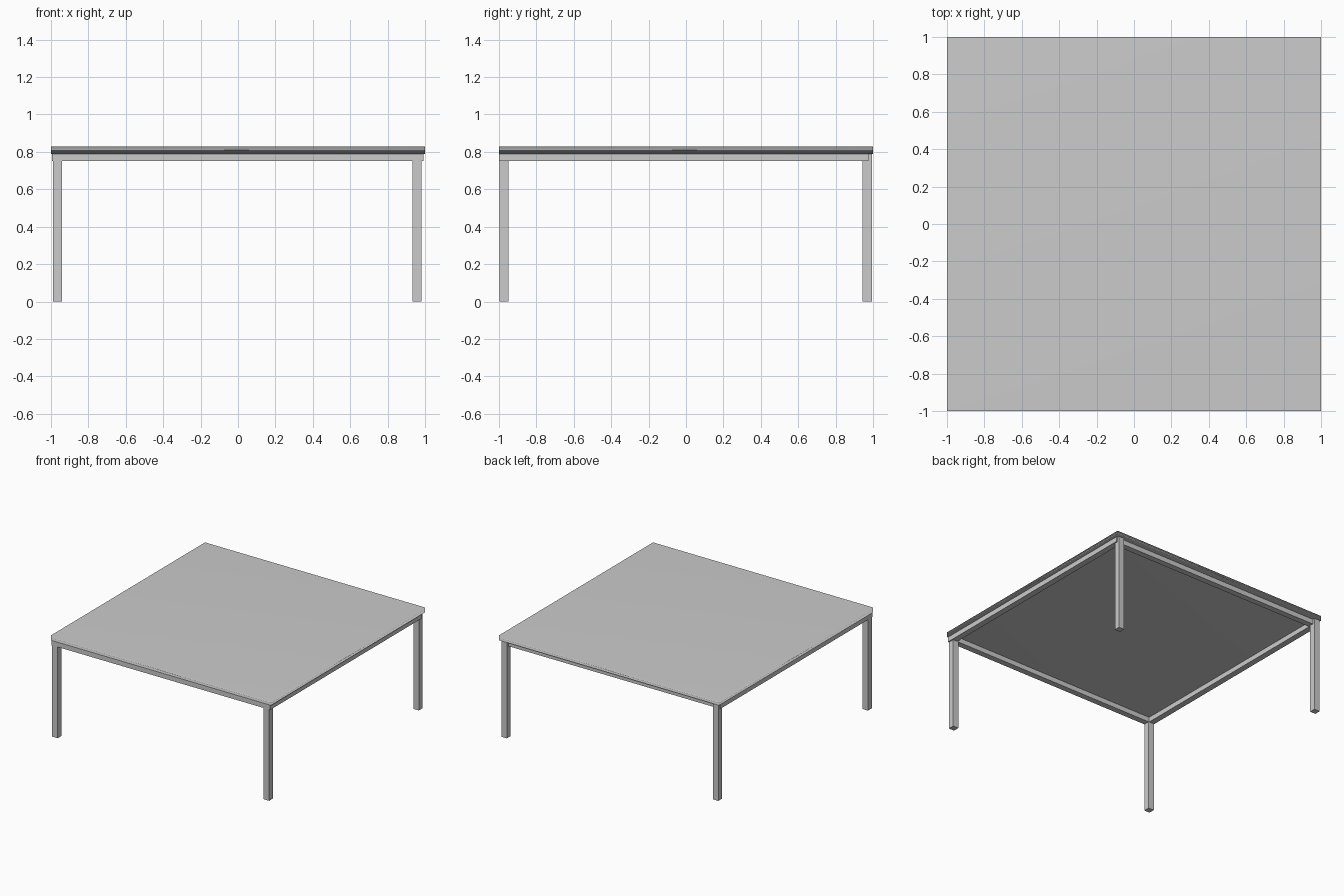
import bpy

if "Cube" in bpy.data.objects:
    bpy.data.objects.remove(bpy.data.objects["Cube"])


def box(name, x, y, z):
    """Axis-aligned box from (min, max) ranges."""
    bpy.ops.mesh.primitive_cube_add(size=1, location=[(a + b) / 2 for a, b in (x, y, z)])
    ob = bpy.context.object
    ob.name = name
    ob.scale = [b - a for a, b in (x, y, z)]
    bpy.ops.object.transform_apply(location=False, rotation=False, scale=True)
    return ob


T = 0.05                    # leg and rail thickness
RAIL_Z = (0.75, 0.795)

# Tabletop: thin slab, smooth shaded with area-weighted normals
top = box("tabletop", (-1, 1), (-1, 1), (0.79, 0.83))
bpy.ops.object.shade_smooth()
normals = top.modifiers.new("soft_edge_shading", 'WEIGHTED_NORMAL')
normals.mode = 'FACE_AREA'

# Four square legs
for side, x in (("left", -0.99), ("right", 0.932)):
    for end, y in (("front", -0.998), ("back", 0.945)):
        box(f"{end}_{side}_leg", (x, x + T), (y, y + T), (0, 0.795))

# Apron rails under the top
box("front_rail", (-0.995, 0.992), (-0.999, -0.999 + T), RAIL_Z)
box("back_rail", (-0.995, 0.992), (0.975 - T, 0.975), RAIL_Z)
box("left_rail", (-0.995, -0.995 + T), (-0.99, 0.975), RAIL_Z)
box("right_rail", (0.992 - T, 0.992), (-0.99, 0.975), RAIL_Z)
